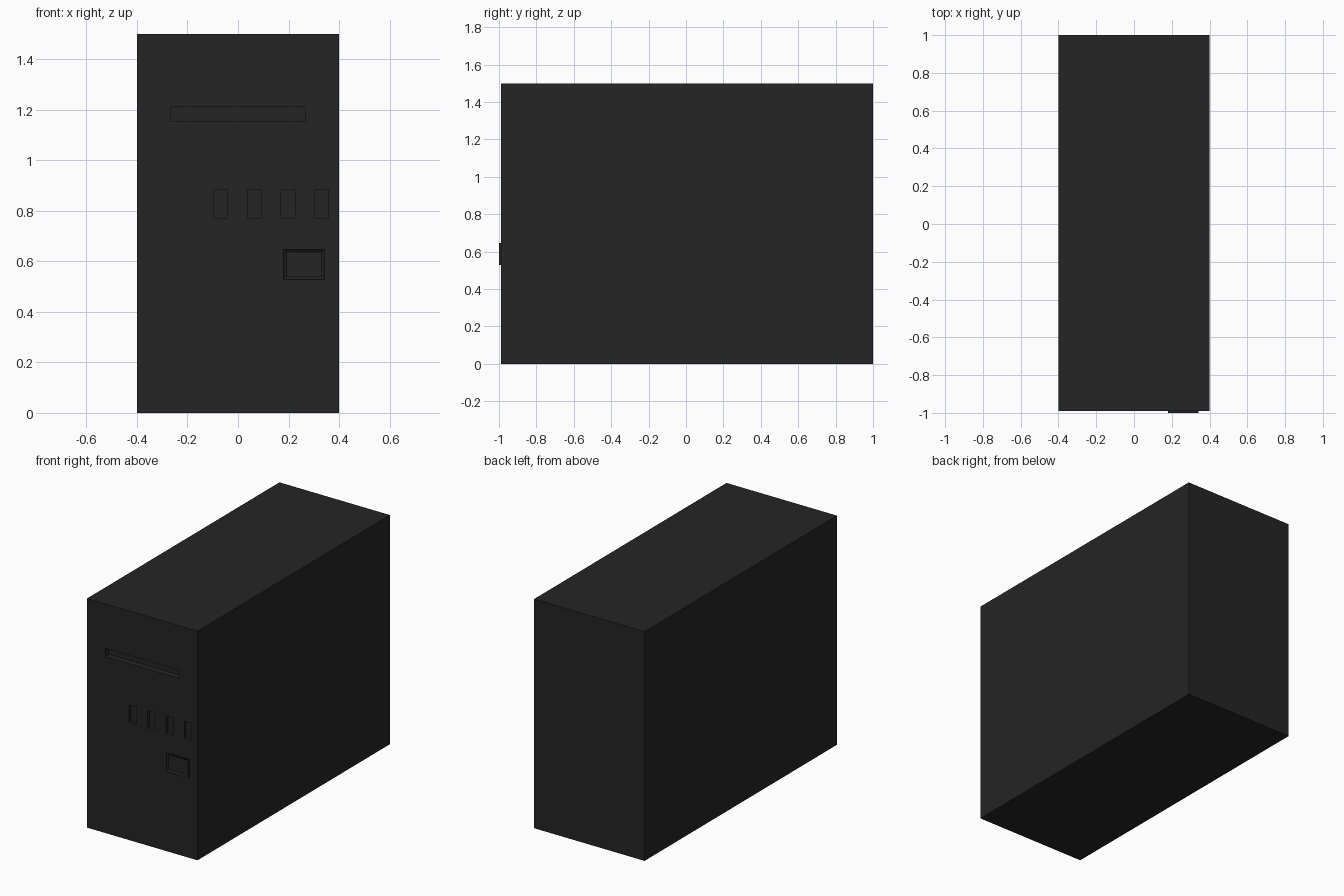
import bpy, bmesh
from mathutils import Vector

if "Cube" in bpy.data.objects:
    bpy.data.objects.remove(bpy.data.objects["Cube"])

FRONT = -0.99

mat = bpy.data.materials.new("dark_plastic")
mat.diffuse_color = (0.018, 0.018, 0.018, 1)
mat.use_nodes = True
mat.node_tree.nodes["Principled BSDF"].inputs["Base Color"].default_value = mat.diffuse_color


def add_box(bm, x0, x1, y0, y1, z0, z1):
    verts = bmesh.ops.create_cube(bm, size=1)["verts"]
    size = Vector((x1 - x0, y1 - y0, z1 - z0))
    centre = Vector((x0 + x1, y0 + y1, z0 + z1)) / 2
    bmesh.ops.scale(bm, vec=size, verts=verts)
    bmesh.ops.translate(bm, vec=centre, verts=verts)


def finish(name, bm):
    mesh = bpy.data.meshes.new(name)
    bm.to_mesh(mesh)
    bm.free()
    mesh.materials.append(mat)
    obj = bpy.data.objects.new(name, mesh)
    bpy.context.collection.objects.link(obj)
    return obj


# Tower case
bm = bmesh.new()
add_box(bm, -0.4, 0.4, FRONT, 1.0, 0, 1.5)
case = finish("tower_case", bm)

# Recesses in the front: disc drive slot and four ports
bm = bmesh.new()
add_box(bm, -0.268, 0.268, FRONT - 0.05, FRONT + 0.04, 1.155, 1.21)
for i in range(4):
    x = -0.068 + i * 0.133
    add_box(bm, x - 0.027, x + 0.027, FRONT - 0.05, FRONT + 0.02, 0.772, 0.885)
cutter = finish("front_recess_cutter", bm)
cutter.hide_render = True
cutter.hide_viewport = True
cutter.display_type = 'WIRE'

cut = case.modifiers.new("front_recesses", 'BOOLEAN')
cut.operation = 'DIFFERENCE'
cut.solver = 'EXACT'
cut.object = cutter

# Power button: raised frame with a sunken centre
bm = bmesh.new()
add_box(bm, 0.181, 0.342, -1.0, FRONT + 0.005, 0.528, 0.647)
bm.normal_update()
face = min(bm.faces, key=lambda f: f.calc_center_median().y)
bmesh.ops.inset_region(bm, faces=[face], thickness=0.015)
bmesh.ops.translate(bm, vec=(0, 0.008, 0), verts=face.verts)
finish("power_button", bm)
